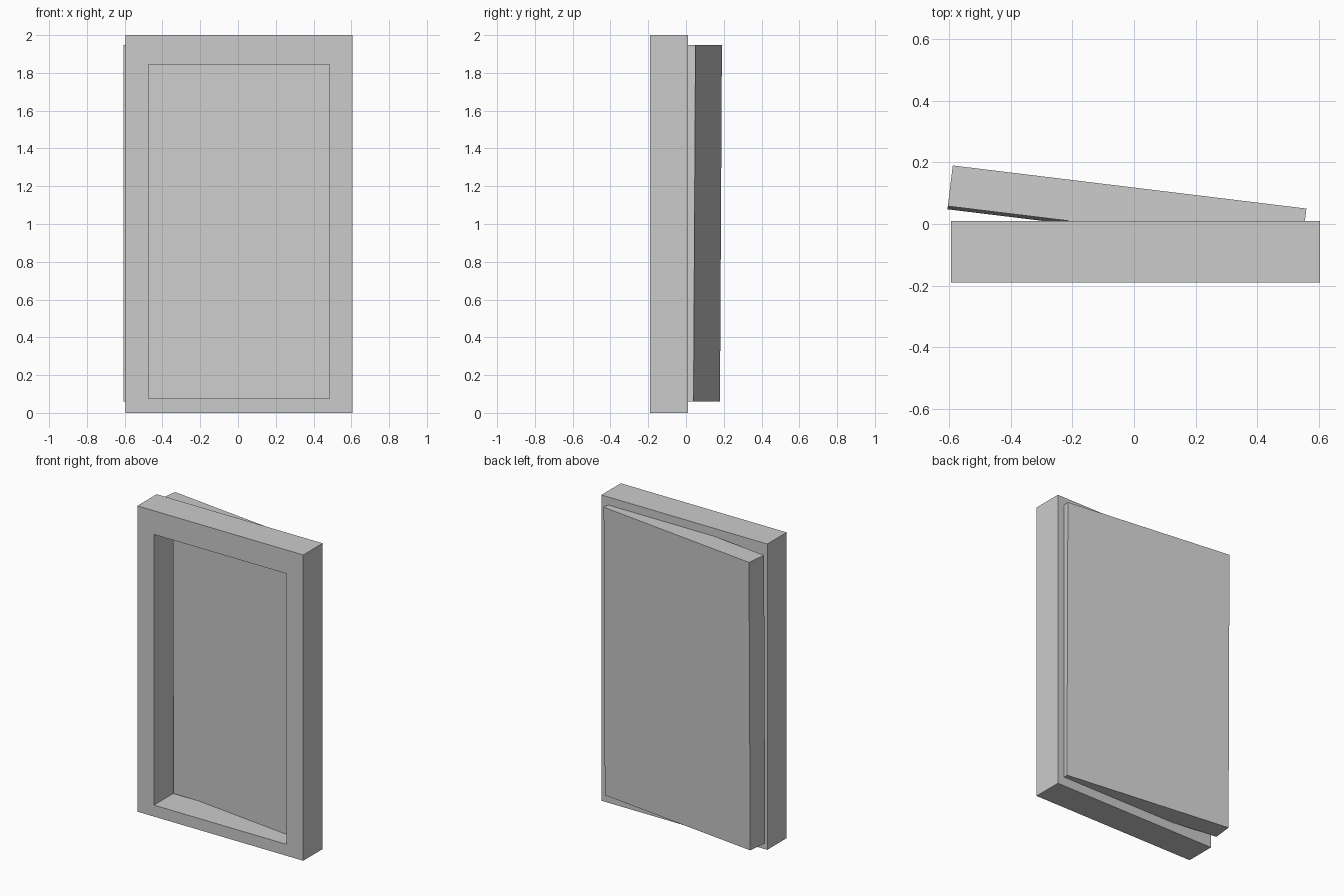
import bpy
import bmesh
from mathutils import Euler

if "Cube" in bpy.data.objects:
    bpy.data.objects.remove(bpy.data.objects["Cube"])


def make_object(name, bm):
    bmesh.ops.recalc_face_normals(bm, faces=bm.faces)
    mesh = bpy.data.meshes.new(name)
    bm.to_mesh(mesh)
    bm.free()
    obj = bpy.data.objects.new(name, mesh)
    bpy.context.collection.objects.link(obj)
    return obj


def rect(bm, x0, x1, z0, z1, y):
    return [bm.verts.new((x, y, z))
            for x, z in ((x0, z0), (x1, z0), (x1, z1), (x0, z1))]


# Door frame: rectangular ring extruded front to back
bm = bmesh.new()
outer = rect(bm, -0.595, 0.605, 0.0, 2.0, -0.19)
inner = rect(bm, -0.475, 0.485, 0.075, 1.845, -0.19)
ring = [bm.faces.new((outer[i], outer[(i + 1) % 4], inner[(i + 1) % 4], inner[i]))
        for i in range(4)]
ext = bmesh.ops.extrude_face_region(bm, geom=ring, use_keep_orig=True)
bmesh.ops.translate(bm, vec=(0, 0.2, 0),
                    verts=[g for g in ext["geom"] if isinstance(g, bmesh.types.BMVert)])
make_object("door_frame", bm)

# Door panel: slab standing slightly ajar, leaning back a touch
bm = bmesh.new()
bmesh.ops.create_cube(bm, size=1.0)
bmesh.ops.scale(bm, vec=(1.158, 0.133, 1.887), verts=bm.verts)
door = make_object("door_panel", bm)
door.location = (-0.023, 0.049, 1.004)
door.rotation_euler = Euler((-0.0055, 0, -0.1212))
